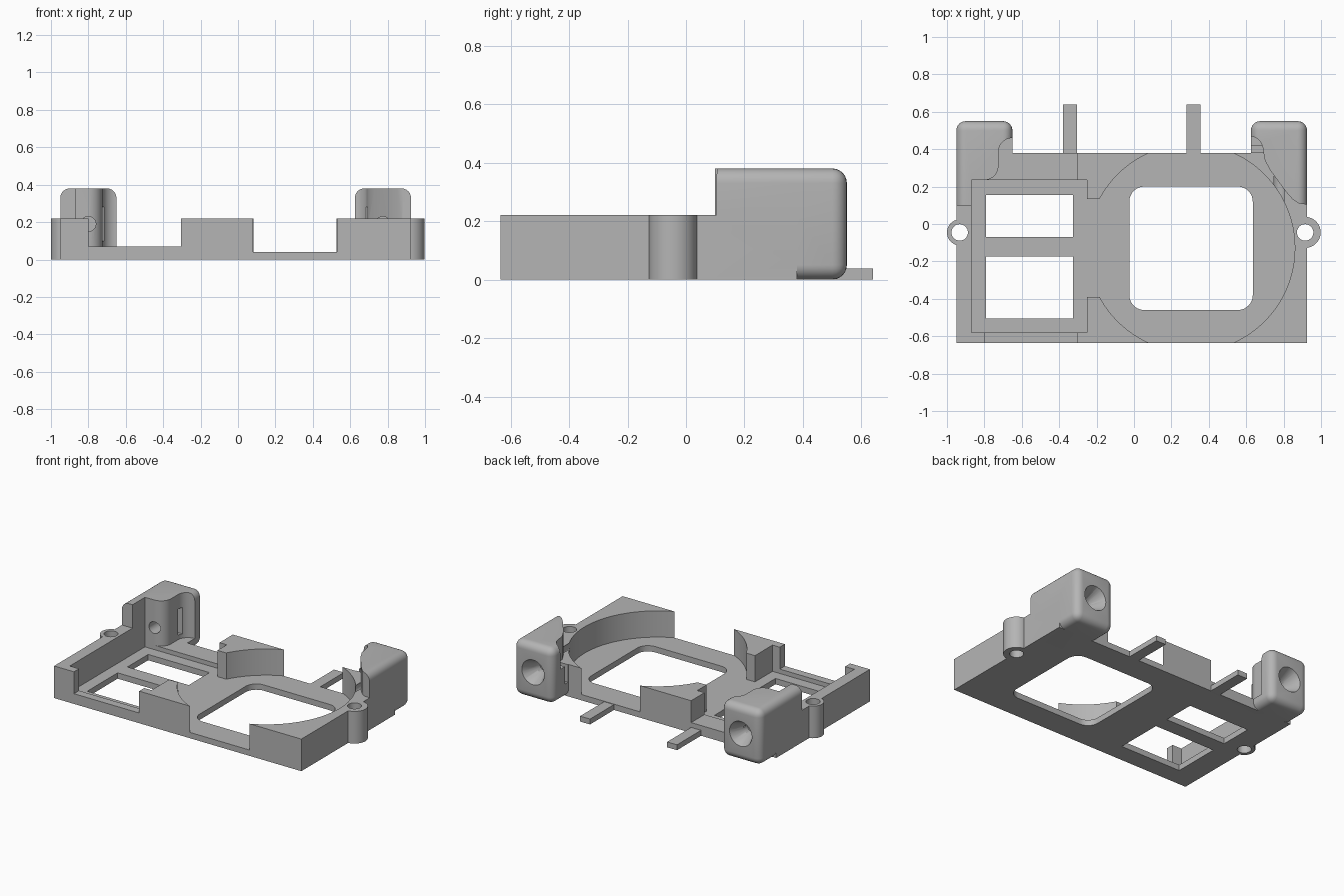
import bpy, bmesh, math
from mathutils import Matrix, Vector

cube = bpy.data.objects.get("Cube")
if cube:
    bpy.data.objects.remove(cube, do_unlink=True)

grey = bpy.data.materials.new("plain grey")
grey.use_nodes = True
COLOUR = (0.46, 0.46, 0.46, 1)
grey.diffuse_color = COLOUR
grey.node_tree.nodes["Principled BSDF"].inputs["Base Color"].default_value = COLOUR

WALL, FLOOR, SILL, TOP = 0.22, 0.04, 0.07, 0.38


def finish(bm, name):
    bmesh.ops.recalc_face_normals(bm, faces=bm.faces)
    mesh = bpy.data.meshes.new(name)
    bm.to_mesh(mesh)
    bm.free()
    mesh.materials.append(grey)
    ob = bpy.data.objects.new(name, mesh)
    bpy.context.collection.objects.link(ob)
    return ob


def prism(name, points, z0, z1):
    bm = bmesh.new()
    face = bm.faces.new([bm.verts.new((x, y, z0)) for x, y in points])
    new = bmesh.ops.extrude_face_region(bm, geom=[face])["geom"]
    bmesh.ops.translate(bm, vec=(0, 0, z1 - z0),
                        verts=[v for v in new if isinstance(v, bmesh.types.BMVert)])
    return finish(bm, name)


def box(name, x0, x1, y0, y1, z0, z1):
    return prism(name, [(x0, y0), (x1, y0), (x1, y1), (x0, y1)], z0, z1)


def arc(cx, cy, r, start, end, steps=10):
    angles = [math.radians(start + (end - start) * i / steps) for i in range(steps + 1)]
    return [(cx + r * math.cos(a), cy + r * math.sin(a)) for a in angles]


def disc(name, cx, cy, r, z0, z1, steps=40):
    return prism(name, arc(cx, cy, r, 0, 360, steps)[:-1], z0, z1)


def rod(name, x, z, y0, y1, r0, r1):
    # Cylinder or cone lying along y
    bm = bmesh.new()
    bmesh.ops.create_cone(bm, cap_ends=True, segments=32, radius1=r1, radius2=r0, depth=y1 - y0)
    bm.transform(Matrix.Translation((x, (y0 + y1) / 2, z)) @ Matrix.Rotation(math.pi / 2, 4, "X"))
    return finish(bm, name)


def combine(target, tool, operation):
    mod = target.modifiers.new(operation, "BOOLEAN")
    mod.operation, mod.solver, mod.object = operation, "EXACT", tool
    bpy.ops.object.select_all(action="DESELECT")
    bpy.context.view_layer.objects.active = target
    target.select_set(True)
    bpy.ops.object.modifier_apply(modifier=mod.name)
    bpy.data.objects.remove(tool, do_unlink=True)


def rounded_post(name, x0, x1):
    # Tall corner block, rounded everywhere except on its front face
    ob = box(name, x0, x1, 0.10, 0.55, 0, TOP)
    bm = bmesh.new()
    bm.from_mesh(ob.data)
    edges = [e for e in bm.edges if max(v.co.y for v in e.verts) > 0.2]
    bmesh.ops.bevel(bm, geom=edges, offset=0.05, segments=6, profile=0.5, affect="EDGES")
    bm.to_mesh(ob.data)
    bm.free()
    return ob


# Solid frame with screw ears and two corner posts
frame = box("frame", -0.95, 0.925, -0.635, 0.38, 0, WALL)
combine(frame, disc("ear", -0.93, -0.045, 0.07, 0, WALL), "UNION")
combine(frame, disc("ear", 0.915, -0.045, 0.083, 0, WALL), "UNION")
combine(frame, rounded_post("post", -0.95, -0.65), "UNION")
right_side = rounded_post("post", 0.625, 0.925)

# Scooped inner side of the post beside the round pocket
scoop = arc(0.615, 0.395, 0.075, 90, 0) + [
    (0.70, 0.34), (0.73, 0.285), (0.77, 0.23), (0.81, 0.175), (0.85, 0.13),
    (0.88, 0.11), (0.95, 0.10), (0.95, 0), (0.5, 0), (0.5, 0.47)]
combine(right_side, prism("cutter", scoop, WALL, 0.5), "DIFFERENCE")
combine(frame, right_side, "UNION")

# Wavy opening beside the other post, running through the back wall
wave = arc(-0.65, 0.385, 0.075, 90, 180) + arc(-0.80, 0.31, 0.075, 0, -90)
wave += [(-0.80, 0.2), (-0.305, 0.2), (-0.305, 0.46)]
combine(frame, prism("cutter", wave, SILL, 0.5), "DIFFERENCE")

# Round pocket, square pocket, the passage between them and the front gap
combine(frame, disc("cutter", 0.305, -0.128, 0.555, FLOOR, 0.5, 96), "DIFFERENCE")
combine(frame, box("cutter", -0.87, -0.25, -0.58, 0.235, FLOOR, 0.5), "DIFFERENCE")
combine(frame, box("cutter", -0.3, 0, -0.39, 0.135, FLOOR, 0.5), "DIFFERENCE")
combine(frame, box("cutter", -0.80, -0.305, -0.7, -0.5, SILL, 0.5), "DIFFERENCE")

# Windows through the floor
for y0, y1 in ((-0.505, -0.175), (-0.07, 0.155)):
    combine(frame, box("cutter", -0.79, -0.325, y0, y1, -0.1, 0.3), "DIFFERENCE")
r = 0.08
x0, x1, y0, y1 = -0.025 + r, 0.635 - r, -0.46 + r, 0.2 - r
window = (arc(x1, y1, r, 0, 90) + arc(x0, y1, r, 90, 180)
          + arc(x0, y0, r, 180, 270) + arc(x1, y0, r, 270, 360))
combine(frame, prism("cutter", window, -0.1, 0.3), "DIFFERENCE")

# Screw holes in the ears
for x in (-0.932, 0.915):
    combine(frame, disc("cutter", x, -0.045, 0.044, -0.1, 0.3, 32), "DIFFERENCE")

# Countersunk bores and nut slots in the posts
for x, s0, s1 in ((-0.80, -0.88, -0.64), (0.775, 0.61, 0.855)):
    combine(frame, rod("cutter", x, 0.19, 0.05, 0.6, 0.04, 0.04), "DIFFERENCE")
    combine(frame, rod("cutter", x, 0.19, 0.45, 0.56, 0.035, 0.09), "DIFFERENCE")
    combine(frame, box("cutter", s0, s1, 0.385, 0.42, 0.10, 0.28), "DIFFERENCE")

bpy.ops.object.select_all(action="DESELECT")
bpy.context.view_layer.objects.active = frame
frame.select_set(True)
bpy.ops.object.shade_smooth_by_angle(angle=math.radians(30))

# Flat tabs sticking out of the back
for name, x in (("right_tab", -0.38), ("left_tab", 0.28)):
    box(name, x, x + 0.075, 0.38, 0.64, 0, 0.037)
